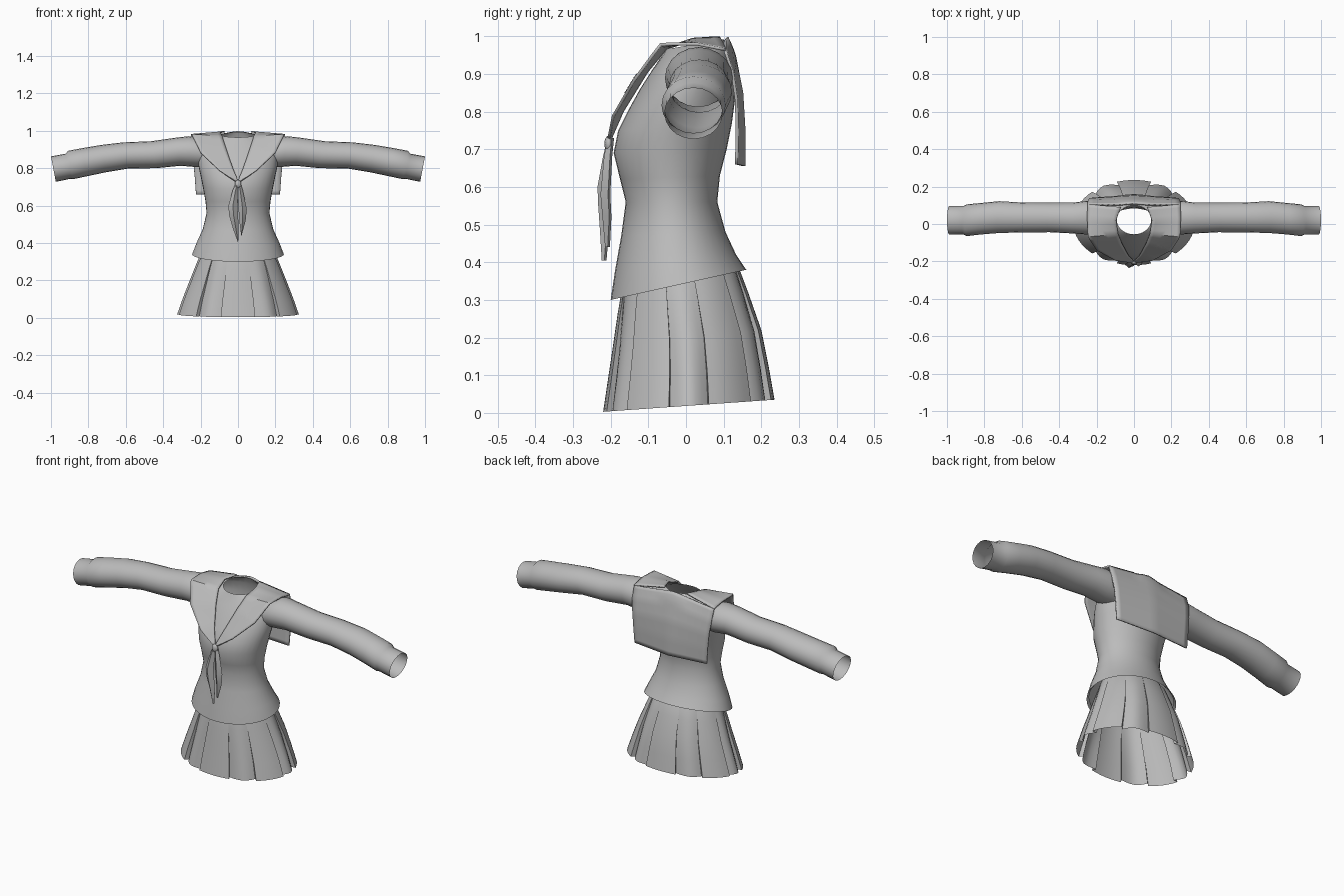
import bpy
from math import sin, cos, pi, radians
from mathutils import Vector

if "Cube" in bpy.data.objects:
    bpy.data.objects.remove(bpy.data.objects["Cube"])

cloth = bpy.data.materials.new("grey cloth")
cloth.use_nodes = True
GREY = (0.5, 0.5, 0.5, 1)
cloth.diffuse_color = GREY
cloth.node_tree.nodes["Principled BSDF"].inputs["Base Color"].default_value = GREY


def build(name, verts, faces, angle=40):
    me = bpy.data.meshes.new(name)
    me.from_pydata([tuple(v) for v in verts], [], faces)
    me.materials.append(cloth)
    ob = bpy.data.objects.new(name, me)
    bpy.context.collection.objects.link(ob)
    bpy.ops.object.select_all(action='DESELECT')
    ob.select_set(True)
    bpy.context.view_layer.objects.active = ob
    bpy.ops.object.shade_smooth_by_angle(angle=radians(angle))
    return ob


def strips(rows, closed):
    """Join equal-length rows of points into quads."""
    n = len(rows[0])
    verts = [p for r in rows for p in r]
    faces = []
    for j in range(len(rows) - 1):
        for i in range(n if closed else n - 1):
            k = (i + 1) % n
            faces.append((j * n + i, j * n + k, (j + 1) * n + k, (j + 1) * n + i))
    return verts, faces


def sheet(stations, across=8, along=4):
    """Grid of cloth spanned between matching inner and outer edge points."""
    rows = []
    for (a, b), (c, d) in zip(stations, stations[1:]):
        for s in range(along + 1):
            t = s / along
            p, q = Vector(a).lerp(Vector(c), t), Vector(b).lerp(Vector(d), t)
            if s or not rows:
                rows.append([p.lerp(q, i / across) for i in range(across + 1)])
    return strips(rows, False)


def oval(zf, zb, hw, yf, yb, angles, radius=None):
    """Horizontal ring whose height slopes from front to back."""
    ring = []
    for i, a in enumerate(angles):
        r = radius[i] if radius else 1
        y = (yf + yb) / 2 + (yb - yf) / 2 * sin(a) * r
        ring.append((hw * cos(a) * r, y, zf + (zb - zf) * (y - yf) / (yb - yf)))
    return ring


def mirror(ob):
    ob.modifiers.new("mirror", 'MIRROR').use_clip = True


# Blouse body: front height, back height, half width, front y, back y
body_rings = [
    (.315, .39, .232, -.188, .148),
    (.30, .38, .245, -.20, .16),
    (.38, .42, .222, -.188, .133),
    (.47, .48, .188, -.172, .105),
    (.56, .56, .168, -.16, .083),
    (.62, .63, .174, -.175, .09),
    (.69, .70, .187, -.192, .108),
    (.75, .77, .20, -.18, .122),
    (.80, .83, .212, -.155, .13),
    (.86, .90, .215, -.122, .128),
    (.91, .95, .205, -.09, .118),
    (.945, .975, .16, -.066, .108),
    (.965, .992, .092, -.055, .10),
]
turn = [2 * pi * i / 36 for i in range(36)]
blouse = build("blouse_body", *strips([oval(*r, turn) for r in body_rings], True))

# Sleeves with a stepped cuff: x, centre y, centre z, radius y, radius z
sleeve_rings = [
    (.14, .03, .872, .07, .07),
    (.20, .033, .885, .088, .078),
    (.25, .034, .889, .09, .082),
    (.32, .032, .888, .083, .075),
    (.45, .035, .872, .079, .072),
    (.60, .035, .868, .08, .07),
    (.72, .037, .851, .085, .073),
    (.82, .028, .832, .084, .075),
    (.895, .02, .817, .085, .076),
    (.91, .02, .81, .077, .067),
    (.987, .02, .795, .077, .068),
]
arm_turn = [2 * pi * i / 20 for i in range(20)]
rows = [[(x + .013 * sin(a), y + ry * cos(a), z + rz * sin(a)) for a in arm_turn]
        for x, y, z, ry, rz in sleeve_rings]
mirror(build("sleeves", *strips(rows, True)))


# Collar: front lapels and back flap, laid over the blouse
def lay_on_blouse(ob, gap):
    mirror(ob)
    wrap = ob.modifiers.new("lay", 'SHRINKWRAP')
    wrap.target = blouse
    wrap.wrap_mode = 'OUTSIDE'
    wrap.offset = gap
    solid = ob.modifiers.new("thickness", 'SOLIDIFY')
    solid.thickness = .008
    solid.offset = 1


lapels = build("collar_lapels", *sheet([
    ((0, -.198, .725), (.003, -.203, .72)),
    ((.03, -.165, .80), (.10, -.19, .785)),
    ((.065, -.10, .905), (.20, -.135, .88)),
    ((.085, -.05, .965), (.247, -.065, .975)),
    ((.095, .02, .988), (.25, .03, .975)),
    ((.07, .09, .992), (.248, .105, .96)),
]))
lay_on_blouse(lapels, .006)
flap = build("collar_back_flap", *sheet([
    ((0, .10, .992), (.248, .10, .962)),
    ((0, .128, .93), (.246, .12, .90)),
    ((0, .144, .85), (.238, .13, .83)),
    ((0, .15, .75), (.23, .132, .745)),
    ((0, .15, .655), (.224, .13, .66)),
]))
lay_on_blouse(flap, .006)

# Stitched crosshatch on the left lapel
verts, faces = [], []
for slant, count in ((-40, 4), (50, 4)):
    d = Vector((cos(radians(slant)), 0, sin(radians(slant))))
    side = Vector((-d.z, 0, d.x))
    for i in range(count):
        mid = Vector((.145, -.3, .89)) + side * (i - (count - 1) / 2) * .017
        a, b, w = mid - d * .034, mid + d * .034, side * .003
        v, f = sheet([(a - w, b - w), (a + w, b + w)], 8, 1)
        faces += [tuple(k + len(verts) for k in q) for q in f]
        verts += v
stitch = build("lapel_stitching", verts, faces)
wrap = stitch.modifiers.new("lay", 'SHRINKWRAP')
wrap.target = lapels
wrap.wrap_method = 'PROJECT'
wrap.use_project_y = True
wrap.wrap_mode = 'ABOVE_SURFACE'
wrap.offset = .003


# Neckerchief: two leaf-shaped tails and a knot
def tail(name, stations):
    rows = []
    for z, x, w, y in stations:
        rows.append([(x - w, y + .006, z), (x, y - .014 * min(1, w / .02), z),
                     (x + w, y + .006, z), (x, y + .012, z)])
    build(name, *strips(rows, True), angle=30)


tail("scarf_tail_right", [(.73, 0, .008, -.203), (.68, -.014, .015, -.21),
                          (.60, -.027, .024, -.221), (.55, -.024, .024, -.219),
                          (.48, -.012, .016, -.217), (.405, 0, .001, -.223)])
tail("scarf_tail_left", [(.73, .003, .008, -.203), (.68, .012, .014, -.208),
                         (.58, .025, .022, -.213), (.52, .024, .017, -.21),
                         (.44, .018, .001, -.214)])
bpy.ops.mesh.primitive_uv_sphere_add(segments=10, ring_count=6, location=(0, -.205, .715))
knot = bpy.context.object
knot.name = "scarf_knot"
knot.scale = (.018, .012, .022)
knot.data.materials.append(cloth)
bpy.ops.object.shade_smooth_by_angle(angle=radians(40))

# Pleated skirt: twelve panels, every second one tucked under its neighbours
PANELS, STEPS = 12, 6
skirt_angles, tuck = [], []
for p in range(PANELS):
    over = p % 2 == 0
    half = radians(16.5 if over else 14)
    for s in range(STEPS + 1):
        u = 2 * s / STEPS - 1
        skirt_angles.append(-pi / 2 + 2 * pi * p / PANELS + u * half)
        tuck.append(0 if over else abs(u) ** 1.5)
skirt_rings = [
    (.40, .44, .165, -.15, .10, 0),
    (.33, .40, .19, -.17, .135, .02),
    (.26, .32, .222, -.182, .165, .04),
    (.17, .22, .26, -.195, .20, .06),
    (.09, .12, .295, -.207, .22, .075),
    (.003, .035, .325, -.22, .235, .085),
]
rows = [oval(*r[:5], skirt_angles, [1 - r[5] * k for k in tuck]) for r in skirt_rings]
build("pleated_skirt", *strips(rows, True), angle=35)
